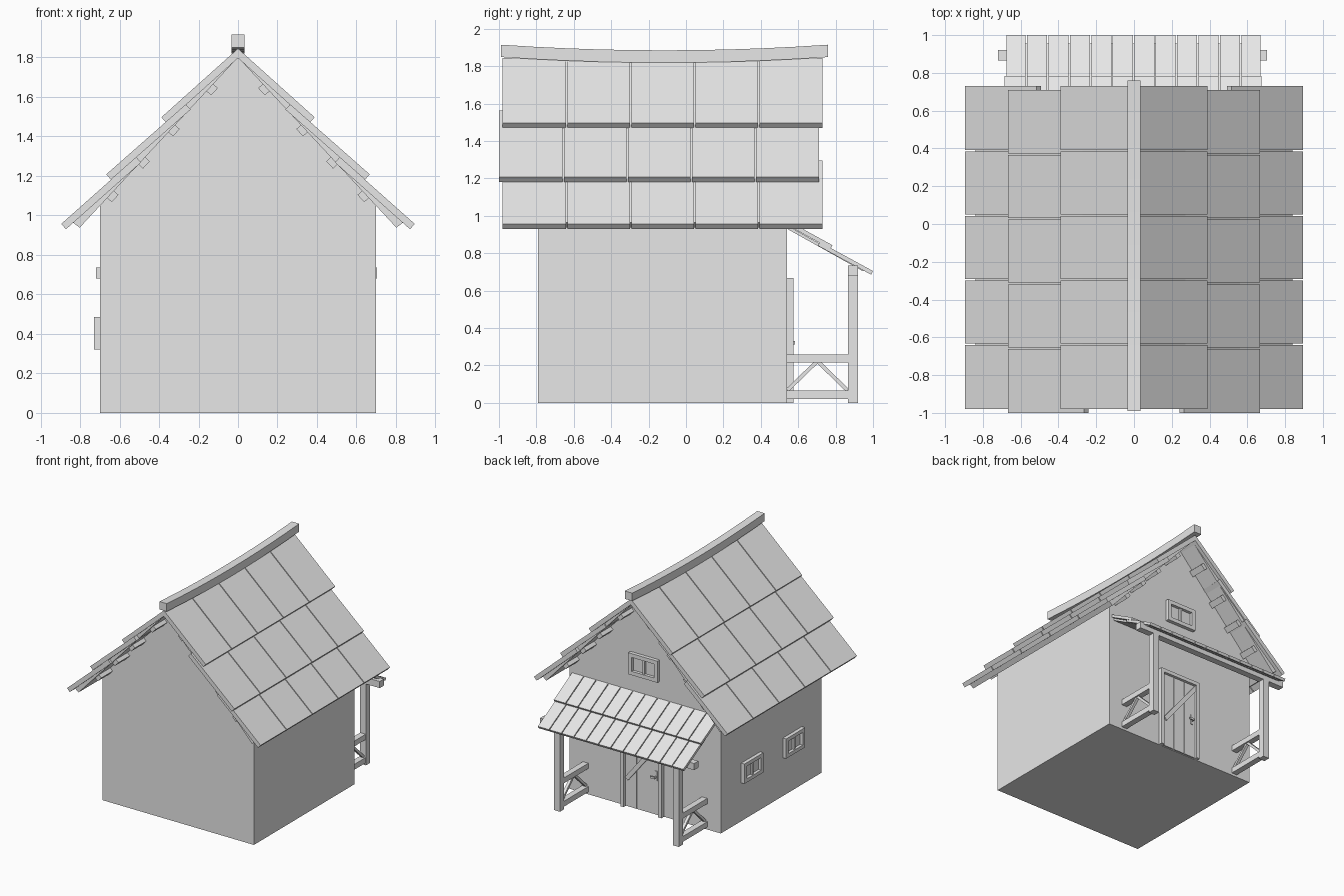
import bpy
import bmesh
from mathutils import Vector

cube = bpy.data.objects.get("Cube")
if cube:
    bpy.data.objects.remove(cube, do_unlink=True)

grey = bpy.data.materials.new("light grey")
grey.use_nodes = True
grey.diffuse_color = (0.8, 0.8, 0.8, 1)
grey.node_tree.nodes["Principled BSDF"].inputs["Base Color"].default_value = (0.8, 0.8, 0.8, 1)


def prism(name, profile, axis, lo, hi):
    """Extrude a 2D profile along x (profile in y, z) or y (profile in x, z)."""
    bm = bmesh.new()
    place = (lambda a, b: (lo, a, b)) if axis == "x" else (lambda a, b: (a, lo, b))
    face = bm.faces.new([bm.verts.new(place(a, b)) for a, b in profile])
    new = bmesh.ops.extrude_face_region(bm, geom=[face])["geom"]
    step = Vector((hi - lo, 0, 0)) if axis == "x" else Vector((0, hi - lo, 0))
    bmesh.ops.translate(bm, vec=step, verts=[v for v in new if isinstance(v, bmesh.types.BMVert)])
    bmesh.ops.recalc_face_normals(bm, faces=bm.faces)
    mesh = bpy.data.meshes.new(name)
    bm.to_mesh(mesh)
    bm.free()
    mesh.materials.append(grey)
    obj = bpy.data.objects.new(name, mesh)
    bpy.context.collection.objects.link(obj)
    return obj


def box(name, x, y, z):
    return prism(name, [(x[0], z[0]), (x[1], z[0]), (x[1], z[1]), (x[0], z[1])], "y", *y)


def strip(p, q, thick):
    """Four-sided profile hanging below the line from p to q."""
    p, q = Vector(p), Vector(q)
    d = (q - p).normalized()
    n = Vector((d.y, -d.x)) * thick
    if n.y > 0:
        n = -n
    return [tuple(v) for v in (p, q, q + n, p + n)]


def mirror_x(profile, side):
    return [(a * side, b) for a, b in profile]


def planks(name, profile, axis, lo, hi, cuts, gap):
    edges = [lo] + cuts + [hi]
    for i, (a, b) in enumerate(zip(edges, edges[1:])):
        prism(f"{name}_{i + 1}", profile, axis,
              a + (gap / 2 if i else 0), b - (gap / 2 if b != hi else 0))


# House body with gables
prism("house_body", [(-0.7, 0), (0.7, 0), (0.7, 1.05), (0, 1.8), (-0.7, 1.05)], "y", -0.79, 0.54)

# Main roof: sheathing, three overlapping plank rows, purlins
rows = [((0, 1.845), (0.388, 1.497), 0), ((0.264, 1.563), (0.667, 1.208), -0.02),
        ((0.515, 1.295), (0.895, 0.957), 0)]
slope = Vector((0.8, -0.86)).normalized()
normal = Vector((slope.y, -slope.x))
for side, word in ((1, "left"), (-1, "right")):
    prism(f"{word}_roof_sheathing",
          mirror_x([(0, 1.84), (0.838, 0.965), (0.802, 0.938), (0, 1.8)], side), "y", -0.96, 0.7)
    for r, (top, bottom, shift) in enumerate(rows):
        cuts = [-0.637 + shift + 0.342 * i for i in range(4)]
        planks(f"{word}_roof_row_{r + 1}_plank", mirror_x(strip(top, bottom, 0.036), side),
               "y", -0.98 + shift, 0.73 + shift, cuts, 0.008)
    for i, x in enumerate((0.142, 0.335, 0.487, 0.645)):
        mid = Vector((x, 1.8 - 1.075 * x)) - normal * 0.006
        prism(f"{word}_purlin_{i + 1}",
              mirror_x(strip(mid - slope * 0.025, mid + slope * 0.025, 0.037), side),
              "y", -0.94, 0.68)

# Sagging ridge beam
sag = [(-0.115 + 0.875 * t / 5, 1.885 + 0.03 * (t / 5) ** 2) for t in range(-5, 6)]
prism("ridge_beam", sag + [(y, z - 0.066) for y, z in reversed(sag)], "x", -0.034, 0.034)

# Porch roof
cuts = [-0.57 + 0.1135 * i for i in range(11)]
planks("porch_upper_plank", strip((0.53, 0.982), (0.783, 0.843), 0.022), "x", -0.685, 0.675, cuts, 0.007)
planks("porch_lower_plank", strip((0.715, 0.86), (1.0, 0.705), 0.022), "x", -0.675, 0.67, cuts, 0.007)
prism("porch_sheathing", strip((0.53, 0.955), (0.955, 0.717), 0.016), "x", -0.66, 0.655)
box("porch_beam", (-0.72, 0.705), (0.865, 0.92), (0.68, 0.735))

# Porch posts with railings and braces
for s, word in ((1, "left"), (-1, "right")):
    c = 0.55 * s
    box(f"{word}_porch_post", (c - 0.028, c + 0.028), (0.865, 0.92), (0, 0.7))
    box(f"{word}_top_rail", (c - 0.025, c + 0.025), (0.535, 0.87), (0.215, 0.26))
    box(f"{word}_bottom_rail", (c - 0.025, c + 0.025), (0.535, 0.87), (0.02, 0.065))
    for foot, head in ((0.535, 0.695), (0.87, 0.71)):
        prism(f"{word}_rail_brace", strip((foot, 0.075), (head, 0.23), 0.02), "x", c - 0.012, c + 0.012)


def framed(name, wall, center, half, z, bar, depth, sill=True):
    """Frame of bars on the back wall (y) or the right wall (x)."""
    def piece(part, u, h, d):
        if wall == "back":
            box(f"{name}_{part}", u, (0.53, 0.54 + d), h)
        else:
            box(f"{name}_{part}", (-0.7 - d, -0.69), u, h)
    a, b = center - half, center + half
    piece("side_a", (a, a + bar), z, depth)
    piece("side_b", (b - bar, b), z, depth)
    piece("head", (a + bar, b - bar), (z[1] - bar, z[1]), depth)
    if sill:
        piece("sill", (a + bar, b - bar), (z[0], z[0] + bar), depth)
        piece("mullion", (center - 0.01, center + 0.01), (z[0] + bar, z[1] - bar), depth * 0.7)
        piece("pane", (a + bar, b - bar), (z[0] + bar, z[1] - bar), 0.005)


# Windows
framed("gable_window", "back", 0, 0.135, (1.12, 1.3), 0.032, 0.03)
framed("rear_side_window", "right", 0.145, 0.125, (0.32, 0.485), 0.03, 0.03)
framed("front_side_window", "right", -0.405, 0.125, (0.32, 0.485), 0.03, 0.03)

# Door with boards, diagonal brace and handle
framed("door_frame", "back", 0.015, 0.19, (0, 0.668), 0.03, 0.035, sill=False)
for i in range(3):
    left = -0.145 + i * 0.107
    box(f"door_board_{i + 1}", (left, left + 0.103), (0.53, 0.552), (0.005, 0.638))
prism("door_brace", strip((0.17, 0.25), (-0.14, 0.638), 0.035), "y", 0.55, 0.565)
box("handle_plate", (-0.122, -0.1), (0.55, 0.558), (0.29, 0.37))
box("handle_stem", (-0.116, -0.106), (0.555, 0.582), (0.315, 0.328))
box("handle_lever", (-0.116, -0.075), (0.574, 0.584), (0.313, 0.33))
